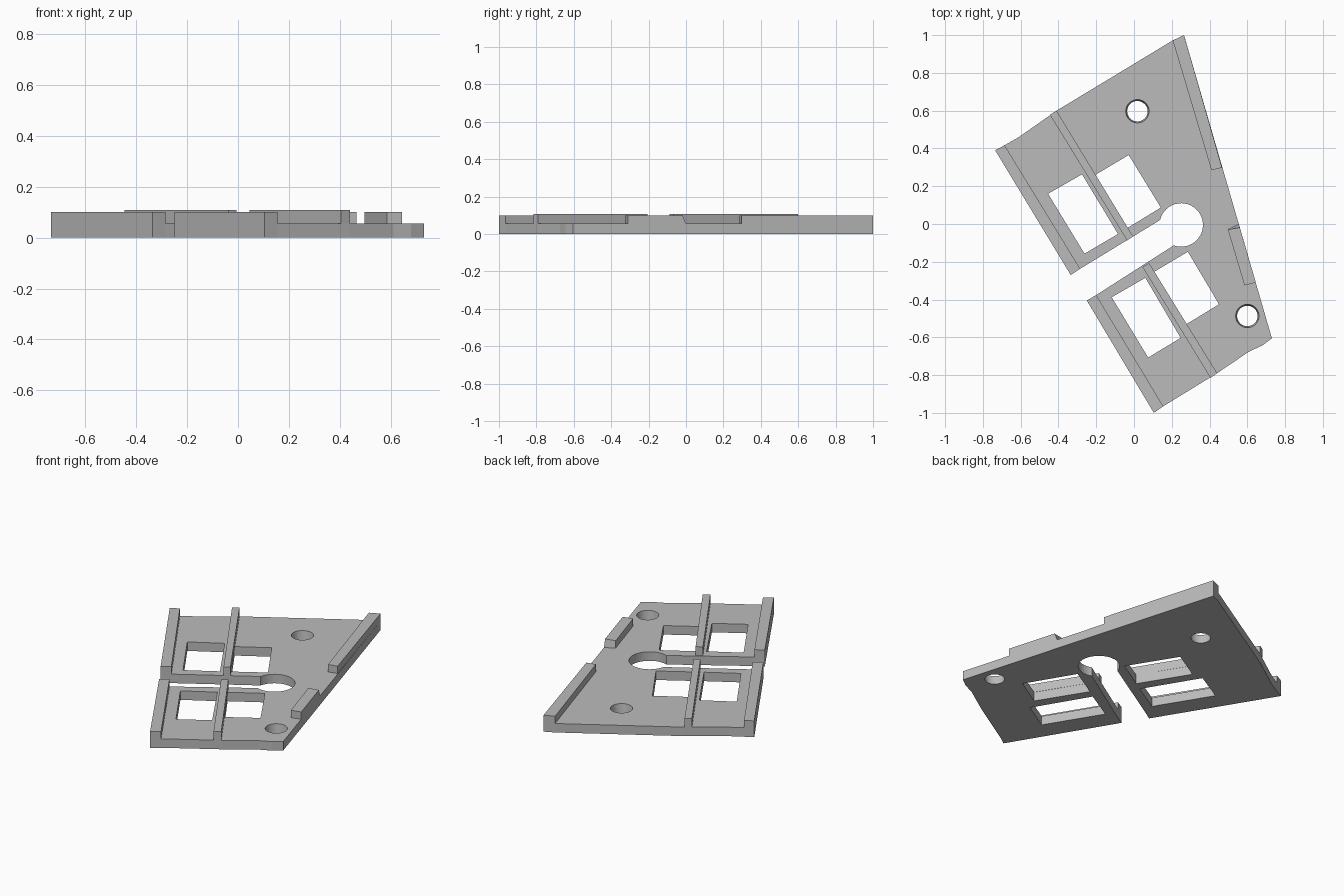
import bpy, bmesh
from math import cos, sin, radians

cube = bpy.data.objects.get("Cube")
if cube:
    bpy.data.objects.remove(cube, do_unlink=True)

grey = bpy.data.materials.new("plain_grey")
grey.use_nodes = True
color = (0.5, 0.5, 0.5, 1)
grey.diffuse_color = color
grey.node_tree.nodes["Principled BSDF"].inputs["Base Color"].default_value = color

PLATE, LOW, HIGH = 0.055, 0.1, 0.108


def prism(name, bottom, z0, z1, top=None):
    """Solid between a bottom polygon and a top polygon."""
    bm = bmesh.new()
    lo = [bm.verts.new((x, y, z0)) for x, y in bottom]
    hi = [bm.verts.new((x, y, z1)) for x, y in (top or bottom)]
    bm.faces.new(lo)
    bm.faces.new(hi)
    for i in range(len(lo)):
        j = (i + 1) % len(lo)
        bm.faces.new((lo[i], lo[j], hi[j], hi[i]))
    bmesh.ops.recalc_face_normals(bm, faces=bm.faces)
    mesh = bpy.data.meshes.new(name)
    bm.to_mesh(mesh)
    bm.free()
    mesh.materials.append(grey)
    ob = bpy.data.objects.new(name, mesh)
    bpy.context.collection.objects.link(ob)
    return ob


def arc(cx, cy, r, start, end, n):
    angles = [radians(start + (end - start) * i / n) for i in range(n + 1)]
    return [(cx + r * cos(a), cy + r * sin(a)) for a in angles]


# Base plate, with the keyhole slot running in from its left edge
outline = [(0.265, 1.0), (0.205, 0.972), (-0.41, 0.6), (-0.61, 0.46),
           (-0.685, 0.417), (-0.735, 0.39), (-0.335, -0.27), (-0.285, -0.237)]
outline += arc(0.25, -0.005, 0.115, 167, -110, 32)
outline += [(-0.2, -0.376), (-0.25, -0.405), (0.105, -1.0), (0.155, -0.965),
            (0.44, -0.79), (0.61, -0.675), (0.68, -0.643), (0.73, -0.605)]
plate = prism("base_plate", outline, 0, PLATE)

# Four window openings and two tapered screw holes
windows = [
    [(-0.455, 0.16), (-0.275, 0.263), (-0.085, -0.053), (-0.262, -0.157)],
    [(-0.205, 0.26), (-0.028, 0.365), (0.142, 0.087), (-0.033, -0.02)],
    [(-0.118, -0.388), (0.06, -0.285), (0.247, -0.603), (0.075, -0.707)],
    [(0.107, -0.253), (0.285, -0.147), (0.45, -0.425), (0.278, -0.53)],
]
cutters = [prism("window_cutter", w, -0.1, 0.2) for w in windows]
for x, y in [(0.018, 0.597), (0.6, -0.487)]:
    ring = lambda r: arc(x, y, r, 0, 348.75, 31)
    cutters.append(prism("hole_cutter", ring(0.05), -0.03, 0.085, ring(0.066)))

bpy.context.view_layer.objects.active = plate
for cutter in cutters:
    cutter.hide_render = True
    mod = plate.modifiers.new("cut", "BOOLEAN")
    mod.operation = "DIFFERENCE"
    mod.solver = "EXACT"
    mod.object = cutter
    bpy.ops.object.modifier_apply(modifier=mod.name)
    bpy.data.objects.remove(cutter, do_unlink=True)

# Raised ribs
ribs = {
    "outer_rib_back": (LOW, [(-0.735, 0.39), (-0.685, 0.417), (-0.285, -0.237), (-0.335, -0.27)]),
    "outer_rib_front": (LOW, [(-0.25, -0.405), (-0.2, -0.376), (0.155, -0.965), (0.105, -1.0)]),
    "middle_rib_back": (HIGH, [(-0.445, 0.578), (-0.41, 0.6), (-0.005, -0.066), (-0.037, -0.087)]),
    "middle_rib_front": (HIGH, [(0.045, -0.228), (0.08, -0.207), (0.44, -0.79), (0.405, -0.815)]),
    "edge_rib_back": (LOW, [(0.205, 0.972), (0.265, 1.0), (0.466, 0.298), (0.41, 0.285)]),
}
for name, (height, shape) in ribs.items():
    prism(name, shape, PLATE, height)

# Short edge rib with a sloped end
prism("edge_rib_front",
      [(0.497, -0.03), (0.555, 0.0), (0.645, -0.31), (0.585, -0.325)], PLATE, LOW,
      [(0.497, -0.03), (0.56, -0.018), (0.645, -0.31), (0.585, -0.325)])

# Crisp machined edges
for ob in bpy.context.collection.objects:
    if ob.type == "MESH" and grey.name in ob.data.materials:
        for p in ob.data.polygons:
            p.use_smooth = False
